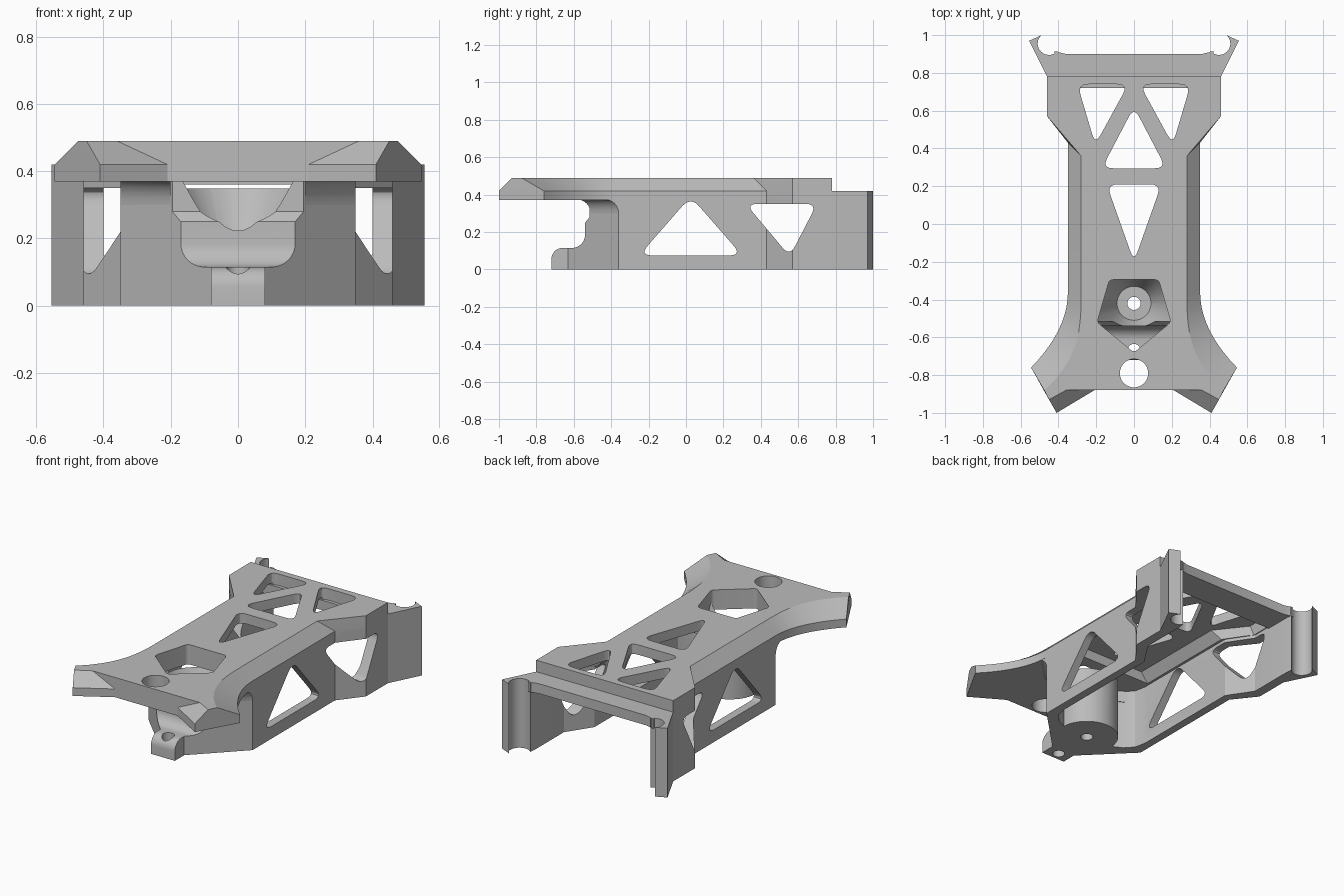
import bpy, bmesh
from math import sin, cos, radians
from mathutils import Vector

cube = bpy.data.objects.get("Cube")
if cube:
    bpy.data.objects.remove(cube)

grey = bpy.data.materials.new("plain grey")
grey.use_nodes = True
grey.diffuse_color = (0.5, 0.5, 0.5, 1)
grey.node_tree.nodes["Principled BSDF"].inputs["Base Color"].default_value = (0.5, 0.5, 0.5, 1)


def loft(name, rings):
    """Closed solid through rings of equal point count."""
    bm = bmesh.new()
    loops = [[bm.verts.new(p) for p in ring] for ring in rings]
    for a, b in zip(loops, loops[1:]):
        for i in range(len(a)):
            j = (i + 1) % len(a)
            bm.faces.new((a[i], a[j], b[j], b[i]))
    bm.faces.new(loops[0])
    bm.faces.new(loops[-1])
    bmesh.ops.recalc_face_normals(bm, faces=bm.faces)
    mesh = bpy.data.meshes.new(name)
    bm.to_mesh(mesh)
    bm.free()
    mesh.materials.append(grey)
    obj = bpy.data.objects.new(name, mesh)
    bpy.context.collection.objects.link(obj)
    return obj


def at_z(poly, z):
    return [(x, y, z) for x, y in poly]


def prism_z(name, poly, low, high):
    return loft(name, [at_z(poly, low), at_z(poly, high)])


def prism_x(name, poly, half):
    return loft(name, [[(x, y, z) for y, z in poly] for x in (-half, half)])


def both(half):
    """Mirror a half outline across x = 0."""
    return half + [(-x, y) for x, y in reversed(half)]


def flip(poly):
    return [(-x, y) for x, y in poly]


def arc(cx, cy, r, start, end, n):
    angles = [radians(start + (end - start) * i / n) for i in range(n + 1)]
    return [(cx + r * cos(a), cy + r * sin(a)) for a in angles]


def circle(cy, r, n=40):
    return arc(0, cy, r, 0, 360, n)[:-1]


def rounded(poly, r, n=6):
    out = []
    for i, p in enumerate(poly):
        p, a, b = Vector(p), Vector(poly[i - 1]), Vector(poly[(i + 1) % len(poly)])
        p1, p2 = p + (a - p).normalized() * r, p + (b - p).normalized() * r
        for k in range(n + 1):
            t = k / n
            out.append(tuple(p1 * (1 - t) ** 2 + p * 2 * t * (1 - t) + p2 * t * t))
    return out


def cut(obj, cutters):
    bpy.context.view_layer.objects.active = obj
    for c in cutters:
        c.hide_render = True
        mod = obj.modifiers.new("cut", 'BOOLEAN')
        mod.operation, mod.solver, mod.object = 'DIFFERENCE', 'EXACT', c
        bpy.ops.object.modifier_apply(modifier=mod.name)


# Top plate with flared, bevelled front wings
steps = [1 - i / 10 for i in range(11)]
edge = both([(0.21, -0.88), (0.41, -1.0)]
            + [(0.35 + 0.195 * t ** 2, -0.36 - 0.4 * t) for t in steps]
            + [(0.35, 0.43), (0.46, 0.57), (0.46, 0.78)])
crown = both([(0.36, -0.88), (0.45, -0.93)]
             + [(0.28 + 0.195 * t ** 3, -0.36 - 0.52 * t) for t in steps]
             + [(0.28, 0.36), (0.46, 0.57), (0.46, 0.78)])
top_plate = loft("top_plate", [at_z(edge, 0.37), at_z(edge, 0.42), at_z(crown, 0.49)])

# Side walls, pointed front and grooved rear posts in one outline
outline = both([(0.08, -0.72), (0.08, -0.63), (0.35, -0.36), (0.35, 0.43), (0.46, 0.57),
                (0.46, 0.78), (0.555, 0.97)]
               + arc(0.45, 0.955, 0.06, 48, -140, 14)
               + [(0.40, 0.88), (0.40, 0.60), (0.30, 0.45), (0.30, -0.26),
                  (0.285, -0.33), (0.24, -0.38), (0.16, -0.42)])
side_walls = prism_z("side_walls", outline, 0, 0.42)
screw_boss = prism_z("screw_boss", circle(-0.42, 0.18), 0, 0.42)

# Rear crossbar
rear_bar = prism_z("rear_bar", both([(0.42, 0.72), (0.42, 0.915), (0.40, 0.91), (0.36, 0.9)]),
                   0.36, 0.42)

# Curved gussets under the wings
gussets = []
for side, name in ((1, "left_gusset"), (-1, "right_gusset")):
    rings = []
    for a in range(0, 91, 15):
        d = 0.075 * (1 - cos(radians(a)))
        poly = [(0.35, -0.3), (0.35, -0.36 - d), (0.2, -0.51 - d), (0.2, -0.4)]
        rings.append([(side * x, y, 0.3 + 0.075 * sin(radians(a))) for x, y in poly])
    gussets.append(loft(name, rings))

# Cutters for the plate: recess, lightening slots, hex opening, front hole
recess_low = both([(0.30, -0.22), (0.30, 0.45), (0.40, 0.6), (0.40, 0.73)])
recess_high = both([(0.24, -0.22), (0.24, 0.40), (0.38, 0.58), (0.38, 0.73)])
corner_slot = rounded([(0.03, 0.74), (0.30, 0.74), (0.205, 0.42)], 0.06)
slots = [corner_slot, flip(corner_slot),
         rounded([(0, 0.62), (0.17, 0.295), (-0.17, 0.295)], 0.06),
         rounded([(-0.145, 0.21), (0.145, 0.21), (0, -0.2)], 0.06),
         rounded([(0.13, -0.295), (0.195, -0.52), (0, -0.68), (-0.195, -0.52), (-0.13, -0.295)], 0.02),
         circle(-0.79, 0.075)]
plate_cutters = [loft("recess_cutter", [at_z(recess_low, 0.35), at_z(recess_high, 0.43)])]
plate_cutters += [prism_z("slot_cutter", s, 0.3, 0.6) for s in slots]

# Cutters for the walls: windows, nose step, nose hole
windows = [rounded([(-0.25, 0.075), (0.3, 0.075), (0.025, 0.39)], 0.07),
           rounded([(0.32, 0.35), (0.7, 0.35), (0.555, 0.07)], 0.06)]
wall_cutters = [prism_x("window_cutter", w, 0.8) for w in windows]
wall_cutters.append(prism_z("nose_hole_cutter", circle(-0.67, 0.035, 24), -0.1, 0.3))
step = ([(-0.9, 0.5), (-0.515, 0.5), (-0.515, 0.28), (-0.54, 0.25)]
        + arc(-0.61, 0.185, 0.07, 0, -90, 8)
        + arc(-0.66, 0.055, 0.06, 90, 180, 8) + [(-0.9, 0.055)])
# Funnel and screw hole through the boss
front_cutters = [prism_x("nose_step_cutter", step, 0.345),
                 loft("funnel_cutter", [at_z(circle(-0.42, r), z) for r, z in
                                        ((0.09, 0.16), (0.19, 0.37), (0.22, 0.43))]),
                 prism_z("screw_hole_cutter", circle(-0.42, 0.035, 24), -0.1, 0.3)]

cut(top_plate, plate_cutters)
cut(side_walls, wall_cutters + front_cutters)
cut(screw_boss, front_cutters)
for c in plate_cutters + wall_cutters + front_cutters:
    bpy.data.objects.remove(c)

# Smooth the curved areas, keep the edges crisp
bpy.ops.object.select_all(action='DESELECT')
for obj in [top_plate, side_walls, screw_boss, rear_bar] + gussets:
    obj.select_set(True)
bpy.context.view_layer.objects.active = top_plate
bpy.ops.object.shade_smooth_by_angle(angle=radians(25))
